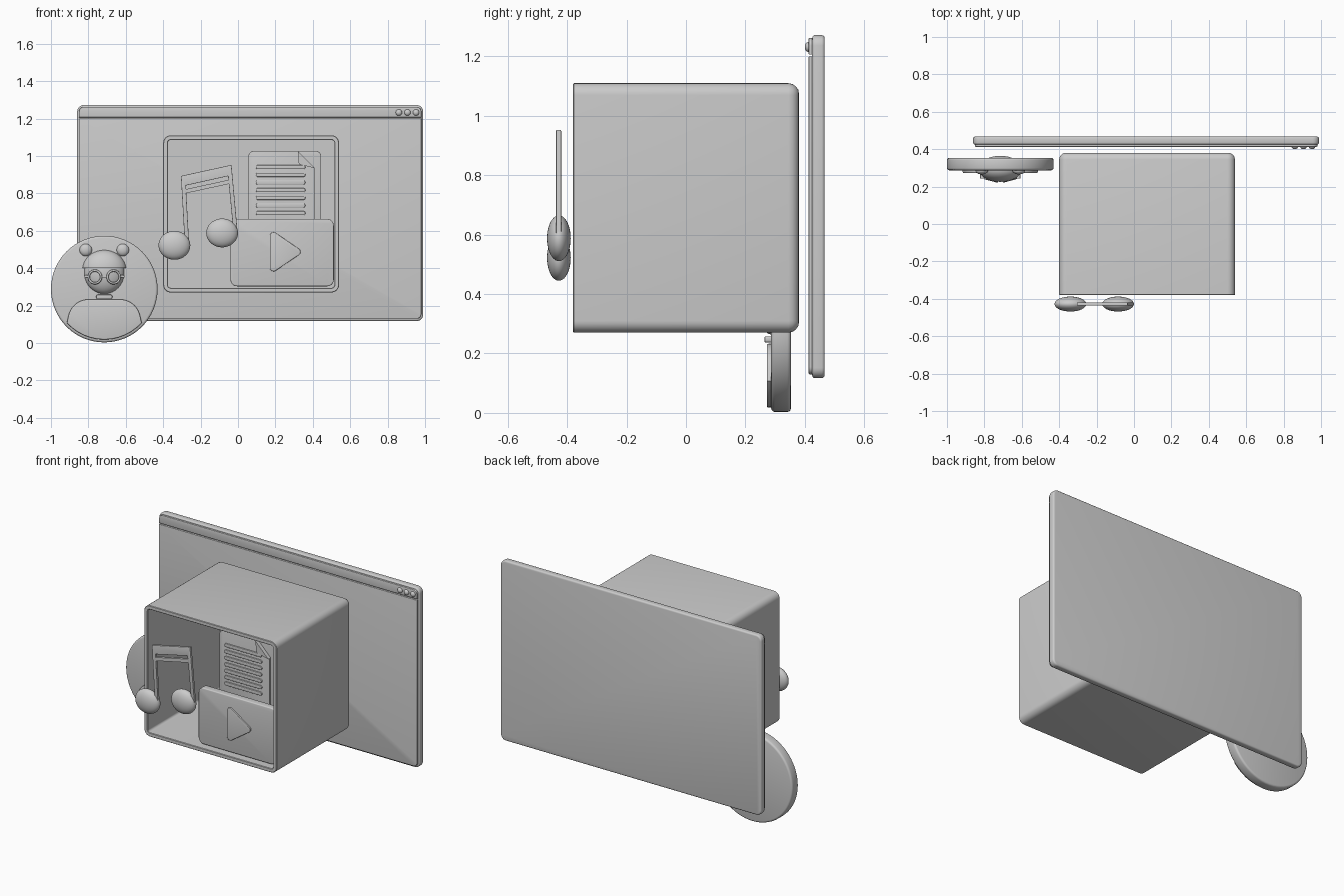
import bpy, bmesh, math
from mathutils import Vector, Matrix

if "Cube" in bpy.data.objects:
    bpy.data.objects.remove(bpy.data.objects["Cube"])


def finish(name, bm, angle=35):
    bmesh.ops.recalc_face_normals(bm, faces=bm.faces)
    me = bpy.data.meshes.new(name)
    bm.to_mesh(me)
    bm.free()
    ob = bpy.data.objects.new(name, me)
    bpy.context.collection.objects.link(ob)
    bpy.ops.object.select_all(action='DESELECT')
    ob.select_set(True)
    bpy.context.view_layer.objects.active = ob
    bpy.ops.object.shade_smooth_by_angle(angle=math.radians(angle))
    return ob


def rounded(pts, r, n=6):
    """Round every corner of an xz polygon; r is one radius or one per corner."""
    out = []
    for i, p in enumerate(pts):
        rad = r[i] if isinstance(r, (list, tuple)) else r
        p = Vector(p)
        if rad == 0:
            out.append(p)
            continue
        d0 = (Vector(pts[i - 1]) - p).normalized()
        d1 = (Vector(pts[(i + 1) % len(pts)]) - p).normalized()
        half = d0.angle(d1) / 2
        w, t = math.sin(half), rad / math.tan(half)
        a, b = p + d0 * t, p + d1 * t
        for k in range(n + 1):
            u = k / n
            c0, c1, c2 = (1 - u) ** 2, 2 * u * (1 - u) * w, u * u
            out.append((a * c0 + p * c1 + b * c2) / (c0 + c1 + c2))
    return out


def rect(x0, x1, z0, z1, r):
    return rounded([(x0, z0), (x1, z0), (x1, z1), (x0, z1)], r)


def slab(name, pts, y0, y1, bevel=0.0):
    """Extrude an xz outline from y0 (front) to y1, softening both rims."""
    bm = bmesh.new()
    f = bm.faces.new([bm.verts.new((p[0], y0, p[1])) for p in pts])
    ext = bmesh.ops.extrude_face_region(bm, geom=[f])
    vs = [v for v in ext['geom'] if isinstance(v, bmesh.types.BMVert)]
    bmesh.ops.translate(bm, verts=vs, vec=(0, y1 - y0, 0))
    if not any(len(g.verts) == len(pts) and abs(g.verts[0].co.y - y0) < 1e-6 for g in bm.faces):
        bm.faces.new([v for v in bm.verts if abs(v.co.y - y0) < 1e-6])
    if bevel:
        rim = [e for e in bm.edges if abs(e.verts[0].co.y - e.verts[1].co.y) < 1e-6]
        bmesh.ops.bevel(bm, geom=rim, offset=bevel, segments=3, profile=0.5, affect='EDGES')
    return finish(name, bm)


def ball(name, loc, rad, cut=None):
    """Ellipsoid; cut keeps only the part above that z."""
    bm = bmesh.new()
    bmesh.ops.create_uvsphere(bm, u_segments=32, v_segments=20, radius=1,
                              matrix=Matrix.Translation(loc) @ Matrix.Diagonal((*rad, 1)))
    if cut is not None:
        bmesh.ops.bisect_plane(bm, geom=bm.verts[:] + bm.edges[:] + bm.faces[:],
                               plane_co=(0, 0, cut), plane_no=(0, 0, 1), clear_inner=True)
        bmesh.ops.holes_fill(bm, edges=[e for e in bm.edges if e.is_boundary])
    return finish(name, bm)


def circle(cx, cz, r, n=64):
    return [(cx + r * math.cos(2 * math.pi * i / n), cz + r * math.sin(2 * math.pi * i / n))
            for i in range(n)]


# Window panel with screen, title bar and three buttons
slab("window_back", rect(-0.86, 0.99, 0.117, 1.272, 0.035), 0.425, 0.467, 0.01)
slab("window_screen", rounded([(-0.85, 0.13), (0.98, 0.13), (0.98, 1.2), (-0.85, 1.2)],
                              [0.025, 0.025, 0, 0]), 0.413, 0.43, 0.003)
slab("title_bar", rounded([(-0.85, 1.206), (0.98, 1.206), (0.98, 1.262), (-0.85, 1.262)],
                          [0, 0, 0.025, 0.025]), 0.413, 0.43, 0.003)
for i in range(3):
    ball(f"window_button_{i + 1}", (0.86 + 0.046 * i, 0.413, 1.232), (0.017, 0.013, 0.017))

# Open-fronted box: loops from the inner back, round the lip, to the outer back
bm = bmesh.new()
loops = []
for inset, y in [(0.025, 0.355), (0.025, -0.377), (0.022, -0.38), (0.003, -0.38), (0, -0.377),
                 (0, 0.345), (0.003, 0.359), (0.011, 0.37), (0.022, 0.378), (0.034, 0.38)]:
    loop = rect(-0.40 + inset, 0.54 - inset, 0.27 + inset, 1.11 - inset, max(0.04 - inset, 0.006))
    loops.append([bm.verts.new((p.x, y, p.y)) for p in loop])
for a, b in zip(loops, loops[1:]):
    for i in range(len(a)):
        j = (i + 1) % len(a)
        bm.faces.new((a[i], a[j], b[j], b[i]))
bm.faces.new(loops[0])
bm.faces.new(loops[-1])
finish("open_box", bm)

# Video card with play triangle
slab("video_card", rect(-0.04, 0.512, 0.303, 0.663, 0.035), -0.345, -0.30, 0.006)
slab("play_triangle", rounded([(0.17, 0.365), (0.35, 0.487), (0.17, 0.61)], 0.02),
     -0.355, -0.34, 0.003)

# Document: back sheet, front sheet with cut corner, folded flap and text bars
slab("document_back", rect(0.055, 0.445, 0.40, 1.027, 0.03), -0.255, -0.24, 0.003)
slab("document_front", rounded([(0.055, 0.40), (0.41, 0.40), (0.41, 0.935), (0.32, 1.027),
                                (0.055, 1.027)], [0.03, 0.03, 0.01, 0.01, 0.03]),
     -0.268, -0.253, 0.003)
slab("document_fold", rounded([(0.32, 1.027), (0.325, 0.955), (0.41, 0.935)], [0, 0.015, 0]),
     -0.28, -0.262)
for i in range(7):
    z = 0.94 - 0.041 * i
    slab(f"text_bar_{i + 1}", rect(0.095, 0.36, z - 0.011, z + 0.011, 0.0105), -0.277, -0.26, 0.003)

# Music note: stems with beam, lower bar and two heads
slab("note_stems", [(-0.262, 0.54), (-0.285, 0.54), (-0.305, 0.893), (-0.035, 0.952),
                    (-0.003, 0.60), (-0.025, 0.60), (-0.053, 0.892), (-0.279, 0.842)],
     -0.437, -0.420, 0.002)
slab("note_lower_bar", [(-0.28, 0.80), (-0.048, 0.85), (-0.05, 0.872), (-0.28, 0.822)],
     -0.437, -0.420)
ball("note_head_left", (-0.34, -0.428, 0.522), (0.085, 0.04, 0.077))
ball("note_head_right", (-0.085, -0.428, 0.588), (0.085, 0.04, 0.077))

# Round badge with a bust
CX = -0.715
slab("badge_disc", circle(CX, 0.288, 0.285), 0.287, 0.353, 0.012)
arc = [(CX + 0.27 * math.cos(math.radians(a)), 0.288 + 0.27 * math.sin(math.radians(a)))
       for a in range(222, 319, 8)]
top = rounded([arc[-1], (CX + 0.17, 0.233), (CX - 0.17, 0.233), arc[0]], [0, 0.11, 0.11, 0], 10)
slab("torso", arc + top[1:-1], 0.272, 0.30, 0.006)
slab("collar", rect(CX - 0.043, CX + 0.043, 0.237, 0.258, 0.008), 0.265, 0.295, 0.003)
ball("head", (CX, 0.295, 0.375), (0.108, 0.062, 0.113))
ball("cap", (CX, 0.295, 0.39), (0.118, 0.07, 0.107), cut=0.40)
for s, side in ((-1, "left"), (1, "right")):
    ball(f"cap_pompom_{side}", (CX + s * 0.099, 0.285, 0.497), (0.033, 0.02, 0.033))
    # Spectacle rim and side arm
    bpy.ops.mesh.primitive_torus_add(major_segments=32, minor_segments=8, major_radius=0.034,
                                     minor_radius=0.006, location=(CX + s * 0.05, 0.236, 0.353),
                                     rotation=(math.pi / 2, 0, s * 0.25))
    rim = bpy.context.object
    rim.name = f"spectacle_rim_{side}"
    bpy.ops.object.shade_smooth()
    a, b = sorted((CX + s * 0.085, CX + s * 0.108))
    slab(f"spectacle_arm_{side}", rect(a, b, 0.35, 0.362, 0.004), 0.243, 0.295)
slab("spectacle_bridge", rect(CX - 0.017, CX + 0.017, 0.35, 0.362, 0.004), 0.226, 0.24)
